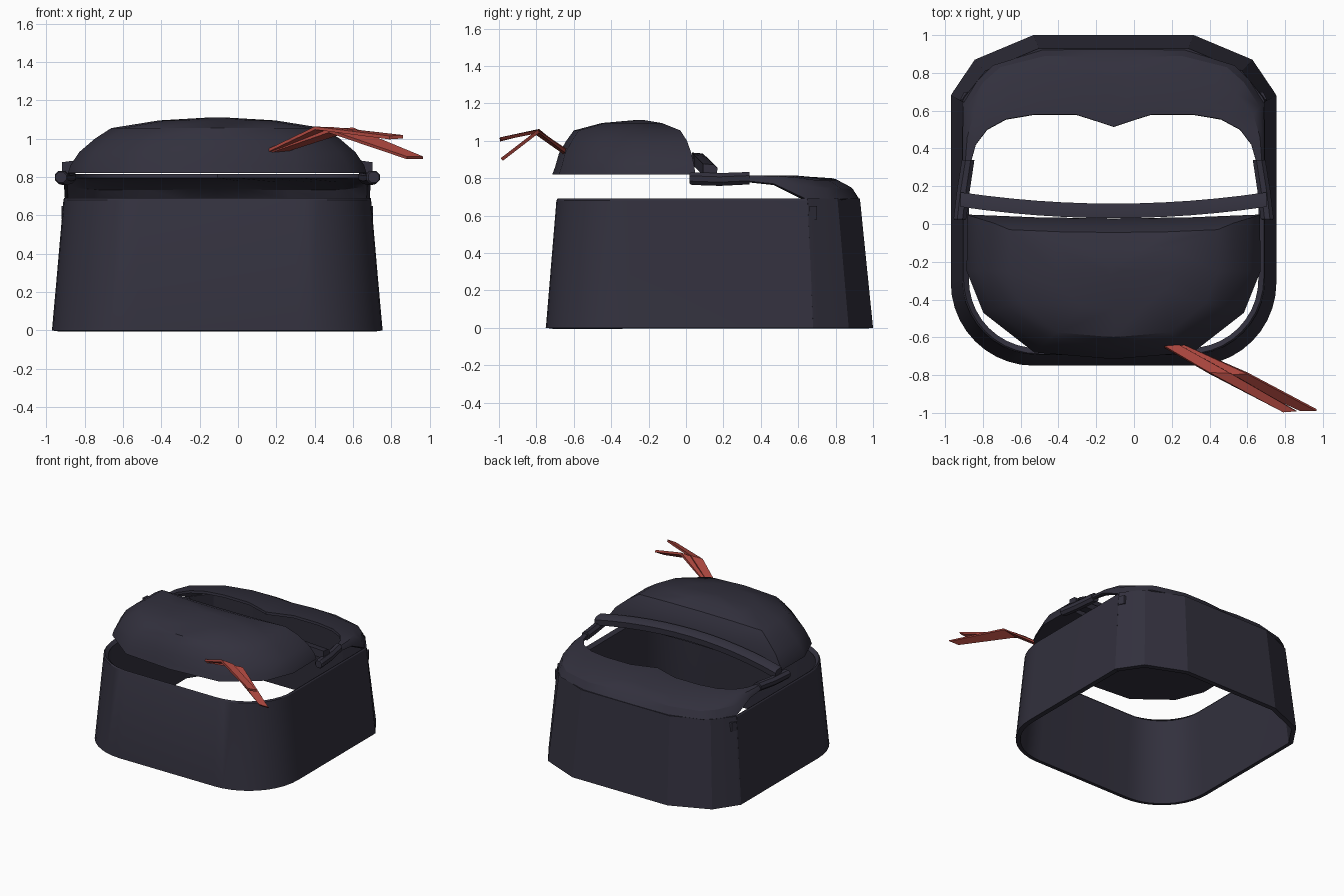
import bpy, bmesh, math
from mathutils import Vector

if "Cube" in bpy.data.objects:
    bpy.data.objects.remove(bpy.data.objects["Cube"])

CX = -0.108  # centre line of the case


def material(name, rgb):
    mat = bpy.data.materials.new(name)
    mat.use_nodes = True
    mat.diffuse_color = (*rgb, 1)
    mat.node_tree.nodes["Principled BSDF"].inputs["Base Color"].default_value = (*rgb, 1)
    return mat


NAVY = material("dark navy", (0.032, 0.030, 0.047))
RED = material("ribbon red", (0.38, 0.058, 0.045))


def loft(name, rings, mat=NAVY, closed=False, solid=0, offset=-1, angle=30, shift=CX):
    """Skin a run of point rings; closed rings get end caps."""
    bm = bmesh.new()
    rows = [[bm.verts.new((x + shift, y, z)) for x, y, z in ring] for ring in rings]
    n = len(rows[0])
    for low, high in zip(rows, rows[1:]):
        for i in range(n if closed else n - 1):
            j = (i + 1) % n
            bm.faces.new((low[i], low[j], high[j], high[i]))
    if closed:
        bm.faces.new(rows[0][::-1])
        bm.faces.new(rows[-1])
        bmesh.ops.recalc_face_normals(bm, faces=bm.faces)
    mesh = bpy.data.meshes.new(name)
    bm.to_mesh(mesh)
    bm.free()
    obj = bpy.data.objects.new(name, mesh)
    bpy.context.collection.objects.link(obj)
    mesh.materials.append(mat)
    if solid:
        mod = obj.modifiers.new("thickness", "SOLIDIFY")
        mod.thickness = solid
        mod.offset = offset
    bpy.ops.object.select_all(action="DESELECT")
    obj.select_set(True)
    bpy.context.view_layer.objects.active = obj
    if solid:
        bpy.ops.object.modifier_apply(modifier="thickness")
    bpy.ops.object.shade_smooth_by_angle(angle=math.radians(angle))
    return obj


def span(half):
    """Complete a half outline by mirroring it across the centre line."""
    return half + [(-p[0], *p[1:]) for p in reversed(half) if abs(p[0]) > 1e-6]


# Front wall: tapered, with broad rounded corners
def wall_outline(width, front, back, radius, z):
    half = [(-width, back, z)]
    for i in range(11):
        a = math.pi * (1 + i / 20)
        half.append((-width + radius + radius * math.cos(a),
                     front + radius + radius * math.sin(a), z))
    return span(half)


loft("front_wall", [wall_outline(0.862, -0.75, 0.68, 0.44, 0),
                    wall_outline(0.860, -0.748, 0.68, 0.44, 0.015),
                    wall_outline(0.802, -0.693, 0.65, 0.40, 0.68),
                    wall_outline(0.795, -0.687, 0.65, 0.40, 0.69)], solid=0.035)

# Back wall: faceted panel
base = [(0.862, 0.68, 0), (0.85, 0.70, 0), (0.735, 0.87, 0), (0.425, 1.0, 0)]
top = [(0.80, 0.65, 0.69), (0.79, 0.67, 0.69), (0.68, 0.81, 0.69), (0.395, 0.93, 0.69)]
loft("back_wall", [span(base), span(top)], solid=0.035, angle=20)

# Small clasps beside the wall seams
for side, label in ((1, "left"), (-1, "right")):
    plate = [[(side * x, y, z) for x, y in ((0.80, 0.66), (0.812, 0.66), (0.792, 0.70), (0.77, 0.70))]
             for z in (0.58, 0.65)]
    loft(label + "_clasp", plate, closed=True)

# Back cover: sloping shell that tapers into the side arms
outer = [(0.80, 0.33, 0.785), (0.80, 0.47, 0.77), (0.795, 0.64, 0.69), (0.72, 0.76, 0.69),
         (0.64, 0.84, 0.69), (0.38, 0.92, 0.69), (0.15, 0.925, 0.69), (0, 0.925, 0.69)]
shoulder = [(0.795, 0.33, 0.80), (0.79, 0.47, 0.795), (0.775, 0.62, 0.76), (0.69, 0.75, 0.75),
            (0.60, 0.83, 0.745), (0.36, 0.89, 0.745), (0.15, 0.885, 0.75), (0, 0.87, 0.75)]
ridge = [(0.785, 0.33, 0.815), (0.775, 0.46, 0.812), (0.74, 0.58, 0.805), (0.65, 0.69, 0.79),
         (0.55, 0.76, 0.79), (0.33, 0.81, 0.79), (0.13, 0.80, 0.795), (0, 0.78, 0.80)]
inner = [(0.755, 0.33, 0.815), (0.73, 0.42, 0.815), (0.67, 0.50, 0.815), (0.57, 0.555, 0.815),
         (0.42, 0.58, 0.815), (0.20, 0.58, 0.815), (0.09, 0.545, 0.815), (0, 0.515, 0.815)]
loft("back_cover", [span(r) for r in (outer, shoulder, ridge, inner)], solid=0.02)

# Front lid: low faceted dome with a flat underside
outline = [(0, 0.03), (-0.4, 0.035), (-0.775, 0.05), (-0.778, -0.25),
           (-0.69, -0.47), (-0.42, -0.68), (0, -0.715)]
y_low, y_high = -0.715, 0.05


def lid_ring(z, scale, front, back):
    pts = [(x * scale, front + (y - y_low) / (y_high - y_low) * (back - front), z)
           for x, y in outline]
    return span(pts)


loft("front_lid", [lid_ring(*r) for r in (
    (0.82, 1, -0.715, 0.05), (0.86, 0.985, -0.70, 0.045), (0.93, 0.925, -0.68, 0.03),
    (1.0, 0.82, -0.64, 0.005), (1.055, 0.71, -0.60, -0.03),
    (1.095, 0.39, -0.45, -0.13), (1.11, 0.06, -0.28, -0.22))], closed=True, angle=35)

# Lid band: bowed bar behind the lid
band = []
for i in range(13):
    t = i / 6 - 1
    y, z = 0.068 + 0.06 * t * t, 0.905 - 0.06 * t * t
    band.append([(0.81 * t, y + dy, z + dz) for dy, dz in
                 ((-0.037, -0.03), (0.037, -0.035), (0.04, 0.01), (0.02, 0.027), (-0.037, 0.032))])
loft("lid_band", band, closed=True, angle=40)

# Hinge arms: eight-sided rods joining lid and cover
for side, label in ((1, "left"), (-1, "right")):
    rod = []
    for x, y, z, r in ((0.815, 0.02, 0.798, 0.03), (0.813, 0.03, 0.798, 0.037),
                       (0.795, 0.18, 0.793, 0.037), (0.77, 0.34, 0.80, 0.036)):
        rod.append([(side * x + r * math.cos(k * math.pi / 4 + math.pi / 8), y,
                     z + r * math.sin(k * math.pi / 4 + math.pi / 8)) for k in range(8)])
    loft(label + "_hinge_arm", rod, closed=True)

# Ribbon: two bent tails at the front of the lid
tails = {
    "upper": [[(0.16, -0.65, 0.94), (0.24, -0.645, 0.95)],
              [(0.40, -0.79, 1.055), (0.51, -0.79, 1.05)],
              [(0.79, -0.995, 1.005), (0.86, -0.99, 1.01)]],
    "lower": [[(0.17, -0.65, 0.935), (0.27, -0.645, 0.945)],
              [(0.47, -0.80, 1.04), (0.60, -0.79, 1.05)],
              [(0.88, -0.985, 0.90), (0.965, -0.985, 0.90)]],
}
for label, rows in tails.items():
    loft(label + "_ribbon_tail", rows, mat=RED, solid=0.018, offset=0, shift=0, angle=20)
